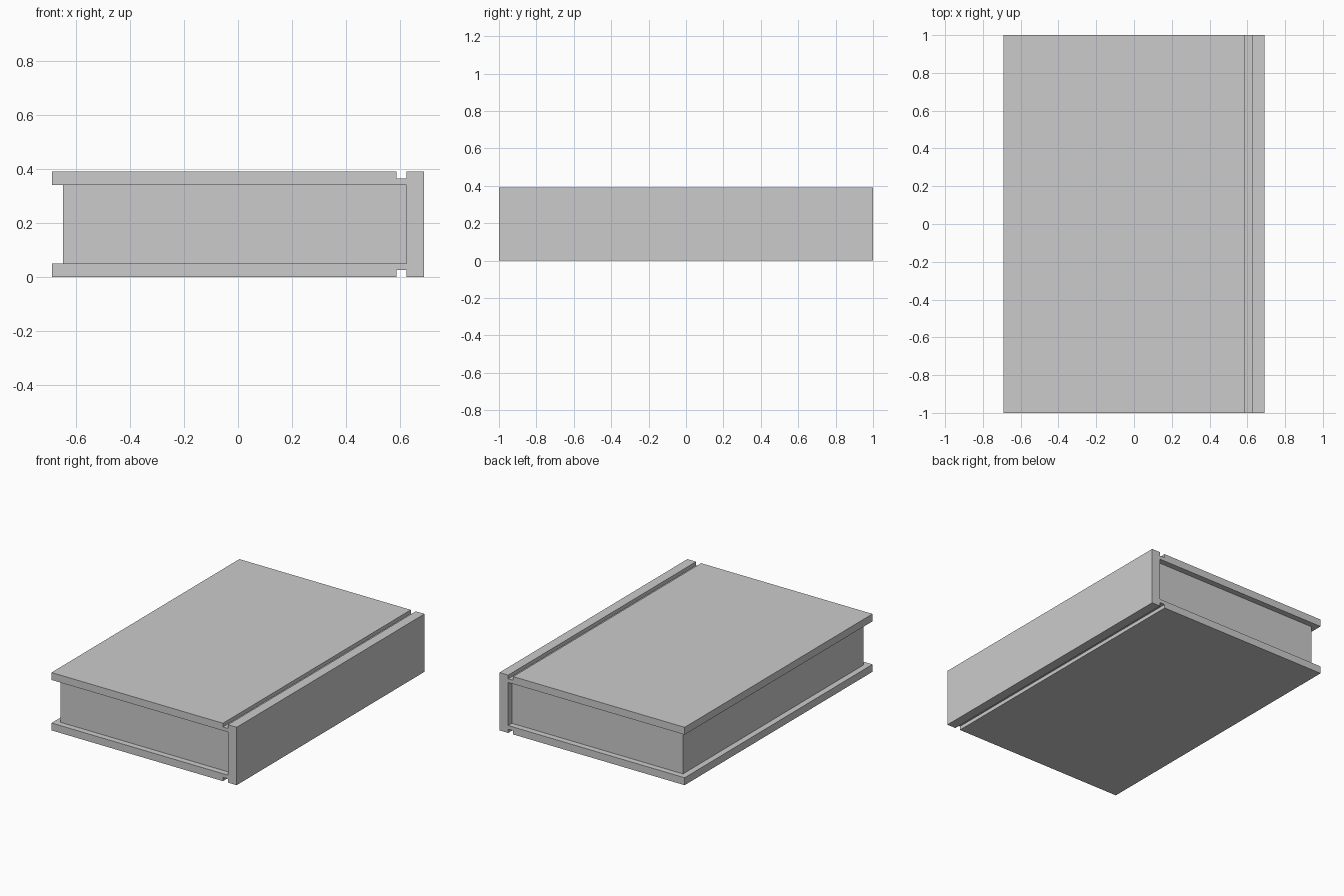
import bpy, bmesh

if "Cube" in bpy.data.objects:
    bpy.data.objects.remove(bpy.data.objects["Cube"])

W, H, L = 0.69, 0.39, 1.0      # half width, height, half length
BOARD, HINGE = 0.05, 0.025     # board thickness, hinge groove depth
GROOVE, SPINE = 0.588, 0.625   # groove start and spine inner face
INSET = 0.04                   # page block margin


def extrude_profile(name, pts, half_len):
    """Extrude an x-z outline along y, centred on y = 0."""
    bm = bmesh.new()
    face = bm.faces.new([bm.verts.new((x, -half_len, z)) for x, z in pts])
    new = bmesh.ops.extrude_face_region(bm, geom=[face])["geom"]
    verts = [g for g in new if isinstance(g, bmesh.types.BMVert)]
    bmesh.ops.translate(bm, verts=verts, vec=(0, 2 * half_len, 0))
    bmesh.ops.recalc_face_normals(bm, faces=bm.faces)
    mesh = bpy.data.meshes.new(name)
    bm.to_mesh(mesh)
    bm.free()
    obj = bpy.data.objects.new(name, mesh)
    bpy.context.collection.objects.link(obj)
    return obj


# Cover: boards, hinge grooves and spine as one C-shaped outline
lower = [(SPINE, BOARD), (-W, BOARD), (-W, 0), (GROOVE, 0),
         (GROOVE, HINGE), (SPINE, HINGE), (SPINE, 0), (W, 0)]
upper = [(x, H - z) for x, z in reversed(lower)]
extrude_profile("cover", lower + upper, L)

# Page block, set back from the three open edges
extrude_profile("pages", [(INSET - W, BOARD), (SPINE, BOARD),
                          (SPINE, H - BOARD), (INSET - W, H - BOARD)], L - INSET)
